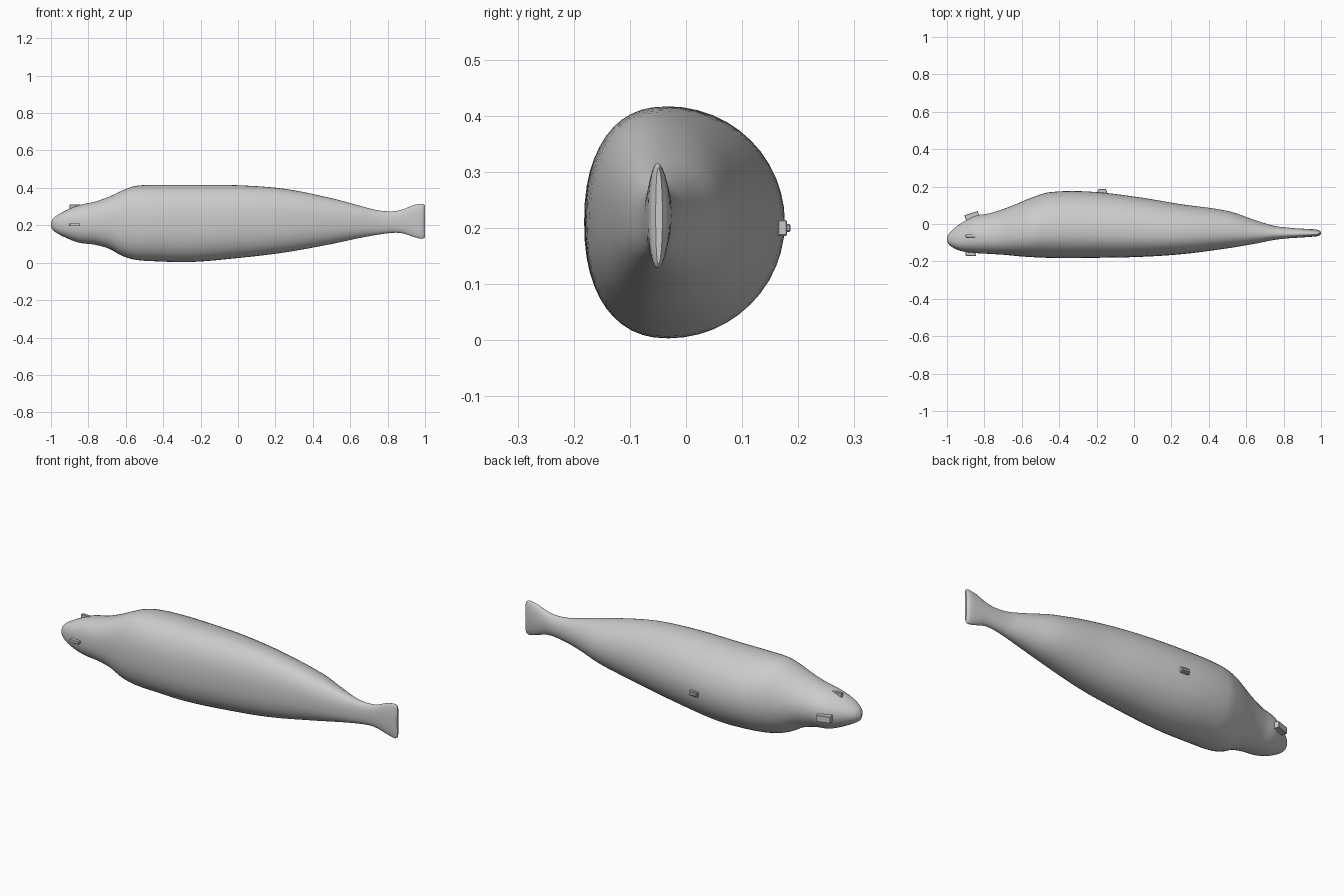
import bpy, bmesh
from math import cos, sin, pi, radians, copysign
from mathutils import Matrix, Vector

if "Cube" in bpy.data.objects:
    bpy.data.objects.remove(bpy.data.objects["Cube"], do_unlink=True)

grey = bpy.data.materials.new("plain grey")
grey.use_nodes = True
grey.diffuse_color = (0.6, 0.6, 0.6, 1)
grey.node_tree.nodes["Principled BSDF"].inputs["Base Color"].default_value = (0.6, 0.6, 0.6, 1)

SIDES = 48
STEPS = 5

# Body stations from nose to tail: x, low z, high z, front y, back y
STATIONS = [
    (-1.0, .19, .215, -.09, -.07),
    (-.985, .17, .24, -.115, -.045),
    (-.93, .138, .275, -.143, .0),
    (-.85, .107, .308, -.155, .043),
    (-.77, .097, .325, -.16, .058),
    (-.69, .075, .353, -.165, .083),
    (-.62, .037, .385, -.172, .111),
    (-.55, .016, .41, -.177, .14),
    (-.45, .008, .416, -.181, .17),
    (-.25, .004, .416, -.181, .174),
    (0, .025, .414, -.177, .147),
    (.25, .055, .395, -.162, .106),
    (.5, .1, .345, -.13, .07),
    (.65, .132, .305, -.105, .02),
    (.75, .15, .28, -.085, -.01),
    (.83, .16, .275, -.076, -.02),
    (.88, .157, .285, -.073, -.024),
    (.94, .138, .308, -.069, -.027),
    (.985, .128, .315, -.064, -.032),
    (1.0, .136, .307, -.054, -.042),
]


def blend(a, b, c, d, t):
    """Smooth curve through b and c, with slopes limited by uneven spacing."""
    span = c[0] - b[0]
    out = [b[0] + span * t]
    for i in range(1, len(b)):
        m0 = (c[i] - a[i]) / max(c[0] - a[0], .001) * span
        m1 = (d[i] - b[i]) / max(d[0] - b[0], .001) * span
        out.append((2*t**3 - 3*t**2 + 1) * b[i] + (t**3 - 2*t**2 + t) * m0
                   + (3*t**2 - 2*t**3) * c[i] + (t**3 - t**2) * m1)
    return out


def finish(bm, name):
    bmesh.ops.recalc_face_normals(bm, faces=bm.faces)
    mesh = bpy.data.meshes.new(name)
    bm.to_mesh(mesh)
    bm.free()
    mesh.materials.append(grey)
    obj = bpy.data.objects.new(name, mesh)
    bpy.context.collection.objects.link(obj)
    return obj


def section(bm, x, low, high, front, back):
    """One ring: fuller towards the front, rounder towards the back."""
    mid_y = front + (back - front) * .42
    mid_z, half = (low + high) / 2, (high - low) / 2
    ring = []
    for k in range(SIDES):
        c, s = cos(2 * pi * k / SIDES), sin(2 * pi * k / SIDES)
        power = 2 / 2.3 if c < 0 else 1
        reach = back - mid_y if c > 0 else mid_y - front
        y = mid_y + copysign(abs(c) ** power, c) * reach
        z = mid_z + copysign(abs(s) ** power, s) * half
        ring.append(bm.verts.new((x, y, z)))
    return ring


# Lofted body with its tail fluke
bm = bmesh.new()
rings = []
last = len(STATIONS) - 1
for i in range(last):
    pts = [STATIONS[min(max(i + j, 0), last)] for j in (-1, 0, 1, 2)]
    rings += [section(bm, *blend(*pts, step / STEPS)) for step in range(STEPS)]
rings.append(section(bm, *STATIONS[-1]))
for r, q in zip(rings, rings[1:]):
    for k in range(SIDES):
        n = (k + 1) % SIDES
        bm.faces.new((r[k], r[n], q[n], q[k]))
bm.faces.new(rings[0])
bm.faces.new(rings[-1])
body = finish(bm, "body")
bpy.context.view_layer.objects.active = body
body.select_set(True)
bpy.ops.object.shade_smooth_by_angle(angle=radians(50))


def block(name, centre, size, turn=0):
    """Small box with slightly bevelled edges, turned about z."""
    bm = bmesh.new()
    bmesh.ops.create_cube(bm, size=1)
    bmesh.ops.scale(bm, vec=size, verts=bm.verts)
    bmesh.ops.bevel(bm, geom=bm.edges[:], offset=.002, segments=1, affect='EDGES')
    bmesh.ops.transform(bm, verts=bm.verts,
                        matrix=Matrix.Translation(Vector(centre)) @ Matrix.Rotation(radians(turn), 4, 'Z'))
    return finish(bm, name)


# Small blocks around the head
block("front_head_block", (-.872, -.155, .203), (.056, .03, .016))
block("upper_head_block", (-.872, -.063, .297), (.056, .016, .026))
block("back_head_block", (-.866, .043, .203), (.075, .032, .036), 18)

# Small cross-shaped nub on the back
block("back_nub_plate", (-.17, .172, .2), (.05, .016, .028))
block("back_nub_ridge", (-.17, .176, .2), (.042, .02, .014))
